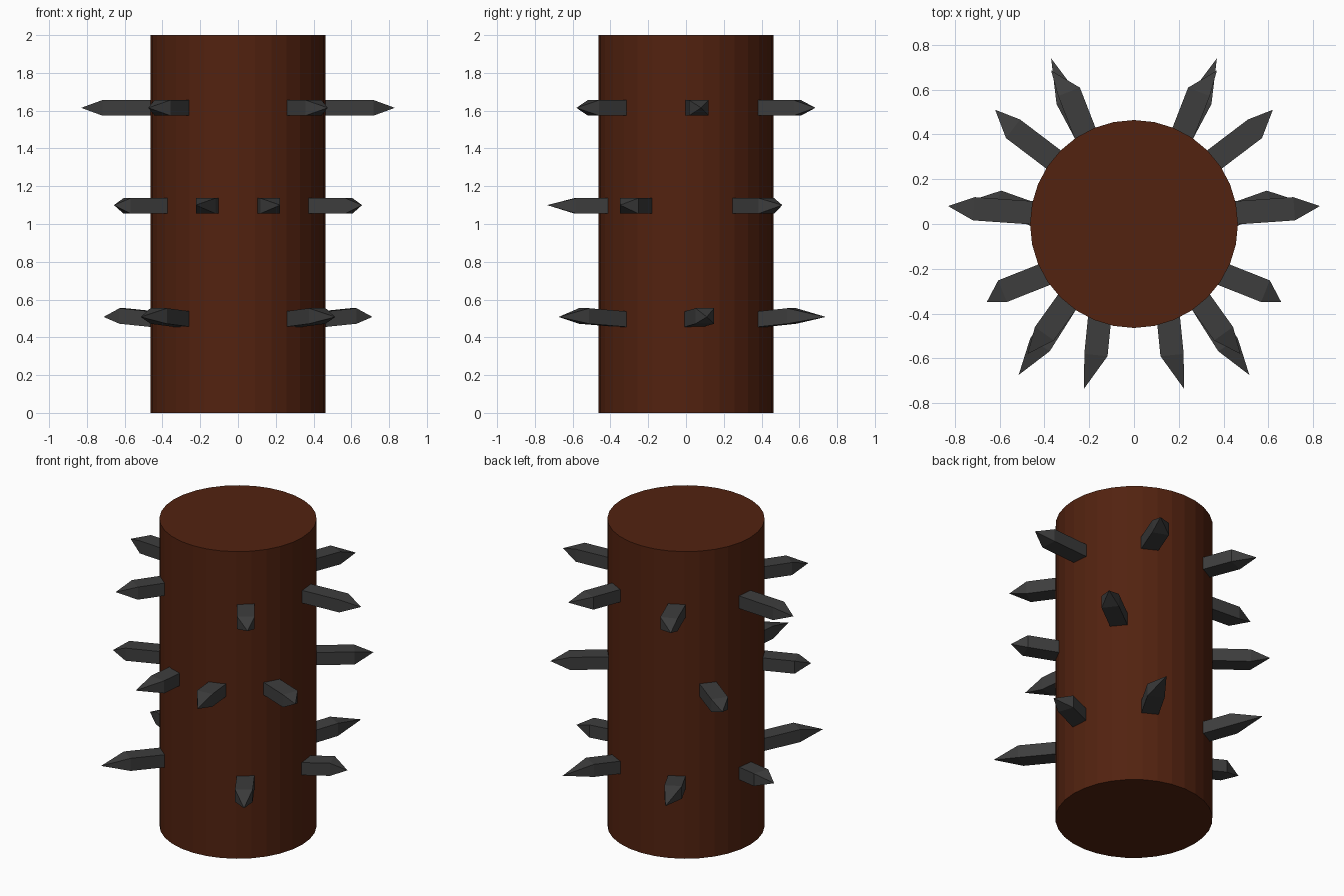
import bpy
import bmesh
from mathutils import Vector

cube = bpy.data.objects.get("Cube")
if cube:
    bpy.data.objects.remove(cube, do_unlink=True)


def make_material(name, colour):
    mat = bpy.data.materials.new(name)
    mat.use_nodes = True
    mat.diffuse_color = colour
    mat.node_tree.nodes["Principled BSDF"].inputs["Base Color"].default_value = colour
    return mat


wood = make_material("dark_brown_wood", (0.085, 0.016, 0.005, 1))
iron = make_material("dark_grey_iron", (0.047, 0.047, 0.047, 1))

# Wooden post
bpy.ops.mesh.primitive_cylinder_add(vertices=32, radius=0.464, depth=2, location=(0, 0, 1))
post = bpy.context.object
post.name = "post"
post.data.materials.append(wood)


def spike(name, base, shoulder, tip, half_width, half_height):
    """Square bar from base to shoulder, closed by a pyramid point."""
    base, shoulder, tip = Vector(base), Vector(shoulder), Vector(tip)
    along = (shoulder - base).normalized()
    side = along.cross(Vector((0, 0, 1))).normalized() * half_width
    up = Vector((0, 0, half_height))
    root = base - along * 0.06      # sunk into the post
    bm = bmesh.new()
    corners = [side + up, side - up, -side - up, -side + up]
    inner = [bm.verts.new(root + c) for c in corners]
    outer = [bm.verts.new(shoulder + c) for c in corners]
    point = bm.verts.new(tip)
    bm.faces.new(inner)
    for i in range(4):
        j = (i + 1) % 4
        bm.faces.new((inner[i], inner[j], outer[j], outer[i]))
        bm.faces.new((outer[i], outer[j], point))
    bmesh.ops.recalc_face_normals(bm, faces=bm.faces)
    mesh = bpy.data.meshes.new(name)
    bm.to_mesh(mesh)
    bm.free()
    mesh.materials.append(iron)
    obj = bpy.data.objects.new(name, mesh)
    bpy.context.collection.objects.link(obj)


# Each ring: heights of base, shoulder and tip, then base, shoulder and tip in plan
rings = {
    "upper": ((1.615, 1.615, 1.615), {
        "front": ((0.30, -0.35), (0.40, -0.49), (0.475, -0.58)),
        "side": ((0.455, 0.05), (0.715, 0.068), (0.83, 0.08)),
        "back": ((0.22, 0.41), (0.29, 0.59), (0.37, 0.685))}),
    "middle": ((1.096, 1.096, 1.1), {
        "front": ((0.155, -0.435), (0.17, -0.585), (0.223, -0.735)),
        "side": ((0.385, -0.22), (0.587, -0.30), (0.657, -0.348)),
        "back": ((0.375, 0.30), (0.54, 0.425), (0.62, 0.51))}),
    "lower": ((0.497, 0.513, 0.508), {
        "front": ((0.30, -0.35), (0.42, -0.54), (0.515, -0.674)),
        "side": ((0.455, 0.045), (0.61, 0.10), (0.712, 0.11)),
        "back": ((0.22, 0.41), (0.30, 0.56), (0.37, 0.74))}),
}

# Spikes, mirrored left and right
for ring, (heights, spikes) in rings.items():
    for place, plan in spikes.items():
        for label, sign in (("left", 1), ("right", -1)):
            points = [(sign * x, y, z) for (x, y), z in zip(plan, heights)]
            spike(f"{ring}_{place}_spike_{label}", *points, 0.052, 0.041)
